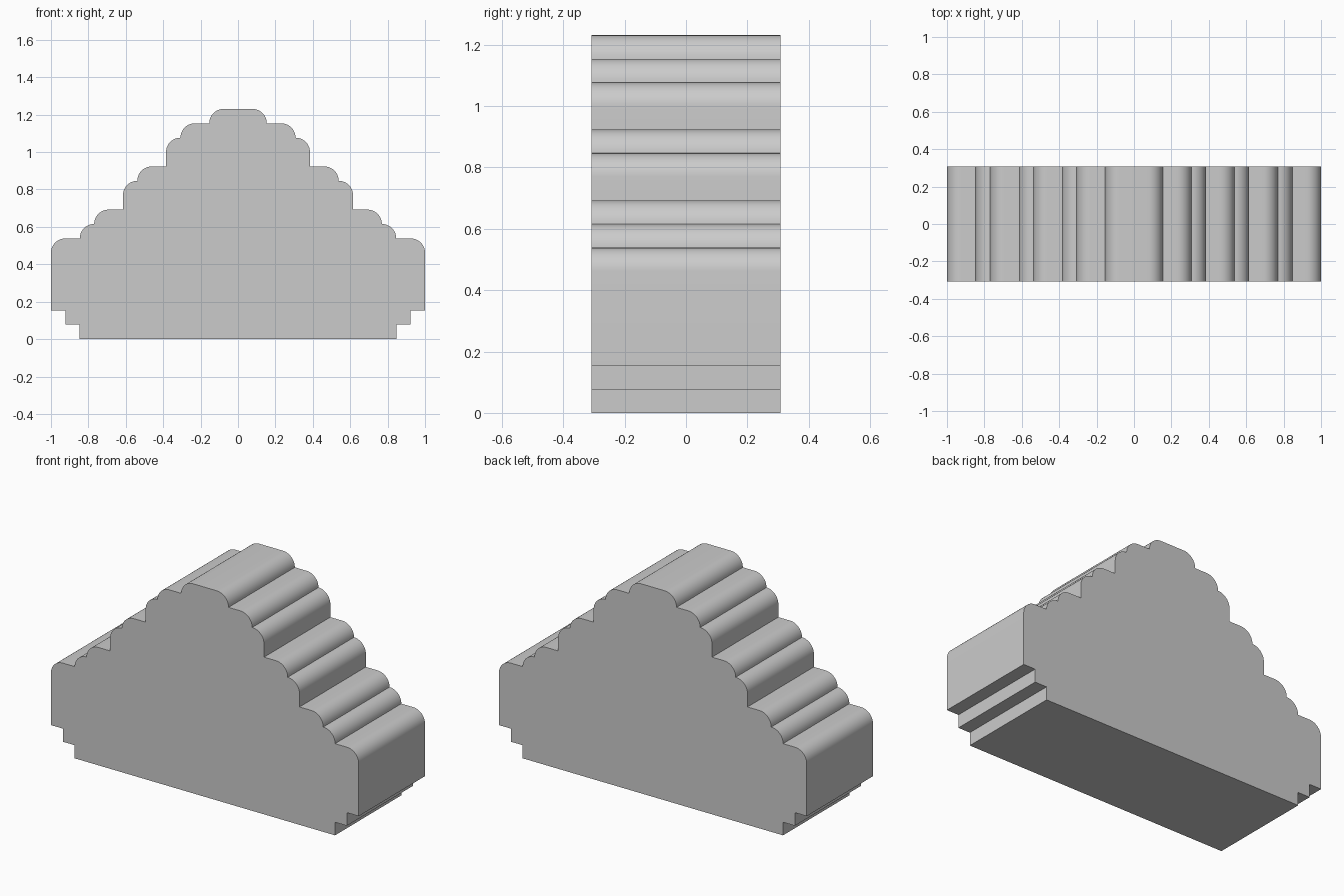
import bpy, bmesh, math

if "Cube" in bpy.data.objects:
    bpy.data.objects.remove(bpy.data.objects["Cube"])

U = 1 / 13          # grid unit of the silhouette
HALF_DEPTH = 4 * U
SEG = 10            # segments per rounded step

# Right half of the silhouette: square-cut foot, then rounded steps (corner x, z)
foot = [(11, 0), (11, 1), (12, 1), (12, 2), (13, 2)]
steps = [(13, 7), (11, 8), (10, 9), (8, 11), (7, 12), (5, 14), (4, 15), (2, 16)]


def rounded_corner(x, z):
    """Quarter circle of radius 1 from the riser to the tread."""
    angles = [math.pi / 2 * i / SEG for i in range(SEG + 1)]
    return [(x - 1 + math.cos(a), z - 1 + math.sin(a)) for a in angles]


right = list(foot)
previous_z = None
for x, z in steps:
    # Inner corner where the tread below meets this riser
    if previous_z is not None:
        right.append((x, previous_z))
    right += rounded_corner(x, z)
    previous_z = z

# Drop coincident neighbours, then mirror to the left side
clean = [right[0]]
for p in right[1:]:
    if math.dist(p, clean[-1]) > 1e-4:
        clean.append(p)
outline = clean + [(-x, z) for x, z in reversed(clean)]

# Extrude the outline through the depth
bm = bmesh.new()
face = bm.faces.new([bm.verts.new((x * U, -HALF_DEPTH, z * U)) for x, z in outline])
result = bmesh.ops.extrude_face_region(bm, geom=[face])
moved = [g for g in result["geom"] if isinstance(g, bmesh.types.BMVert)]
bmesh.ops.translate(bm, verts=moved, vec=(0, 2 * HALF_DEPTH, 0))
bmesh.ops.recalc_face_normals(bm, faces=bm.faces)

mesh = bpy.data.meshes.new("stepped_cloud")
bm.to_mesh(mesh)
bm.free()
cloud = bpy.data.objects.new("stepped_cloud", mesh)
bpy.context.collection.objects.link(cloud)

# Smooth the rounded steps, keep hard edges sharp
bpy.context.view_layer.objects.active = cloud
cloud.select_set(True)
bpy.ops.object.shade_smooth_by_angle(angle=math.radians(30))
